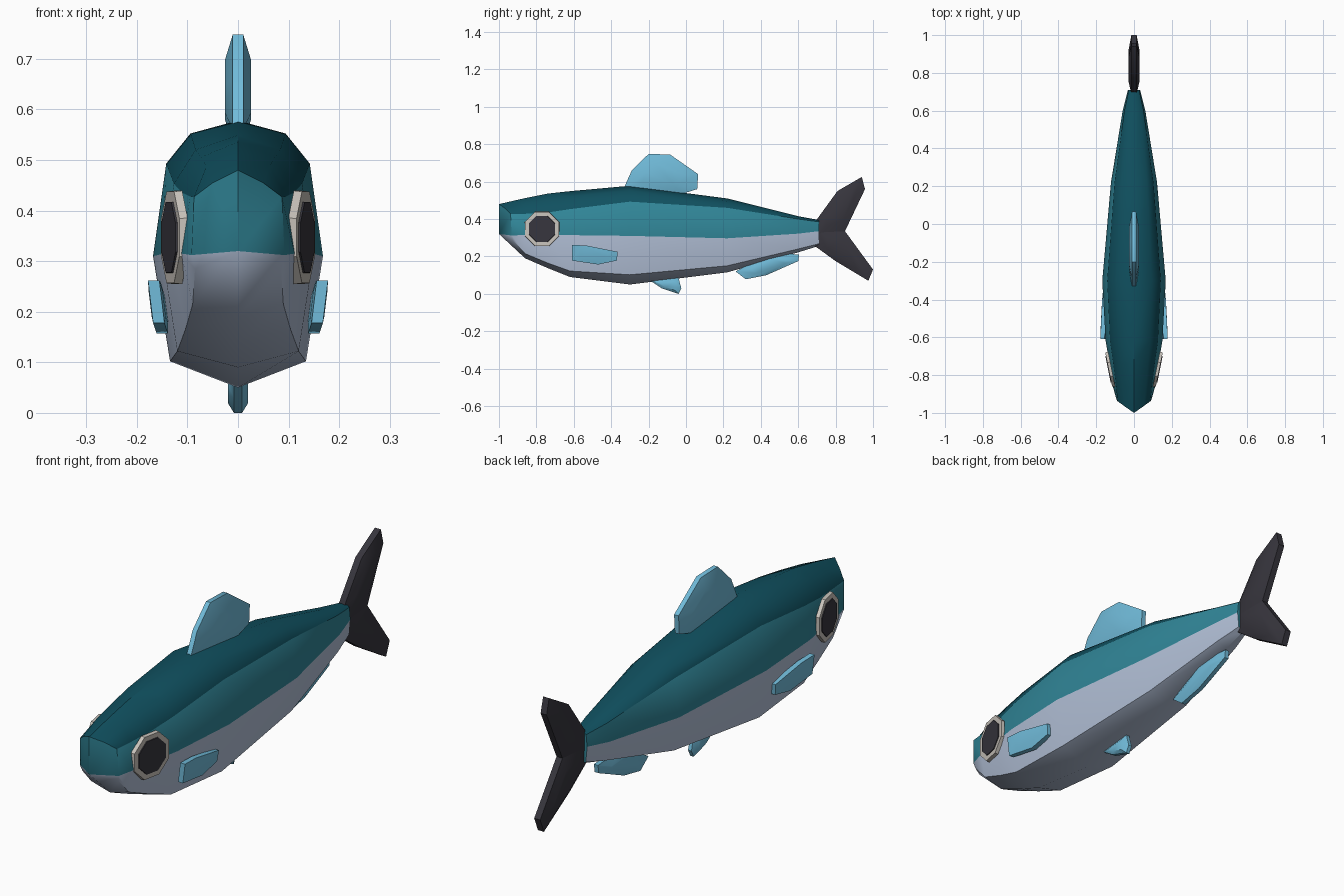
import bpy, bmesh, math
from mathutils import Vector, Matrix

if "Cube" in bpy.data.objects:
    bpy.data.objects.remove(bpy.data.objects["Cube"])


def material(name, rgb):
    m = bpy.data.materials.new(name)
    m.diffuse_color = (*rgb, 1)
    m.use_nodes = True
    m.node_tree.nodes["Principled BSDF"].inputs["Base Color"].default_value = m.diffuse_color
    return m


DARK_TEAL = material("dark_teal", (0.005, 0.08, 0.115))
TEAL = material("teal", (0.03, 0.235, 0.31))
BELLY = material("pale_grey_blue", (0.44, 0.52, 0.67))
FIN = material("light_blue", (0.165, 0.50, 0.70))
CHARCOAL = material("charcoal", (0.038, 0.036, 0.047))
EYE_RIM = material("warm_white", (0.58, 0.545, 0.50))


def finish(name, bm, mats, angle=40):
    bmesh.ops.recalc_face_normals(bm, faces=bm.faces)
    me = bpy.data.meshes.new(name)
    bm.to_mesh(me)
    bm.free()
    for m in mats:
        me.materials.append(m)
    ob = bpy.data.objects.new(name, me)
    bpy.context.collection.objects.link(ob)
    bpy.ops.object.select_all(action='DESELECT')
    bpy.context.view_layer.objects.active = ob
    ob.select_set(True)
    bpy.ops.object.shade_smooth_by_angle(angle=math.radians(angle))
    return ob


# Body: loft of ten-sided rings, coloured by band
def ring_points(y, w, top, edge, mid, low, bottom):
    half = [(0.56 * w, y, top - 0.3 * (top - edge)), (0.845 * w, y, edge),
            (w, y, mid), (0.8 * w, y, low)]
    return (0, y, top), half, (0, y, bottom)


nose = ((0, -1, 0.48), [(0.05, -0.965, 0.455), (0.087, -0.938, 0.427),
                        (0.092, -0.932, 0.312), (0.085, -0.925, 0.285)], (0, -1, 0.32))
# y, half width, heights of: back, upper stripe, side stripe, lower edge, keel
STATIONS = [
    (-0.86, 0.112, 0.512, 0.428, 0.315, 0.215, 0.19),
    (-0.74, 0.130, 0.536, 0.435, 0.315, 0.165, 0.138),
    (-0.62, 0.150, 0.549, 0.453, 0.314, 0.122, 0.09),
    (-0.30, 0.168, 0.578, 0.493, 0.310, 0.102, 0.05),
    (0.22, 0.122, 0.510, 0.460, 0.297, 0.150, 0.115),
    (0.60, 0.060, 0.415, 0.400, 0.322, 0.240, 0.222),
    (0.71, 0.032, 0.395, 0.385, 0.335, 0.268, 0.256),
]
bm = bmesh.new()
rings = []
for top, half, bottom in [nose] + [ring_points(*s) for s in STATIONS]:
    left = [(-x, y, z) for x, y, z in reversed(half)]
    rings.append([bm.verts.new(p) for p in [top] + half + [bottom] + left])
BANDS = [0, 0, 1, 2, 2, 2, 2, 1, 0, 0]
for a, b in zip(rings, rings[1:]):
    for k in range(10):
        n = (k + 1) % 10
        bm.faces.new((a[k], a[n], b[n], b[k])).material_index = BANDS[k]
r = rings[0]
for side in ([1, 2, 3, 4], [9, 8, 7, 6]):
    s, e, m, l = (r[i] for i in side)
    bm.faces.new((r[0], s, e, m, r[5])).material_index = 1
    bm.faces.new((r[5], m, l)).material_index = 2
bm.faces.new(rings[-1]).material_index = 1
finish("body", bm, [DARK_TEAL, TEAL, BELLY])


# Fins: outline in the y-z plane, thin rim and swollen middle
def fin(name, outline, thick, mat, rim=0.4, inset=0.55, place=None):
    bm = bmesh.new()
    cy = sum(p[0] for p in outline) / len(outline)
    cz = sum(p[1] for p in outline) / len(outline)

    def loop(x, s):
        return [bm.verts.new((x, cy + (y - cy) * s, cz + (z - cz) * s)) for y, z in outline]
    loops = [loop(-thick, inset), loop(-thick * rim, 1), loop(thick * rim, 1), loop(thick, inset)]
    n = len(outline)
    for a, b in zip(loops, loops[1:]):
        for i in range(n):
            j = (i + 1) % n
            bm.faces.new((a[i], a[j], b[j], b[i]))
    bm.faces.new(loops[0])
    bm.faces.new(loops[-1])
    if place:
        for v in bm.verts:
            v.co = place(v.co)
    return finish(name, bm, [mat])


fin("dorsal_fin", [(-0.335, 0.56), (-0.29, 0.66), (-0.2, 0.748), (-0.085, 0.745),
                   (0.065, 0.64), (0.06, 0.56), (-0.02, 0.535)], 0.026, FIN)
fin("pelvic_fin", [(-0.19, 0.07), (-0.13, 0.03), (-0.04, 0.0), (-0.025, 0.03),
                   (-0.04, 0.085)], 0.02, FIN)
fin("anal_fin", [(0.265, 0.12), (0.32, 0.078), (0.43, 0.10), (0.6, 0.175),
                 (0.605, 0.21), (0.45, 0.22)], 0.024, FIN)
fin("tail_upper_lobe", [(0.69, 0.29), (0.69, 0.385), (0.81, 0.55), (0.94, 0.625),
                        (0.957, 0.56), (0.85, 0.335)], 0.028, CHARCOAL, rim=0.5)
fin("tail_lower_lobe", [(0.69, 0.36), (0.69, 0.255), (0.80, 0.175), (0.975, 0.07),
                        (1.0, 0.13), (0.85, 0.335)], 0.028, CHARCOAL, rim=0.5)

# Pectoral fins and eyes on both sides
for side, sx in (("right", 1), ("left", -1)):
    def lean(p, sx=sx):
        x = 0.159 - 0.03 * (p.y + 0.6) + 0.12 * (p.z - 0.2) + p.x
        return Vector((sx * x, p.y, p.z))
    fin("pectoral_fin_" + side, [(-0.61, 0.262), (-0.53, 0.258), (-0.365, 0.225),
                                 (-0.37, 0.178), (-0.47, 0.157), (-0.61, 0.178)],
        0.014, FIN, rim=0.8, inset=0.6, place=lean)
    for part, radius, x, depth, mat in (("eye_rim_", 0.1, 0.126, 0.016, EYE_RIM),
                                        ("pupil_", 0.077, 0.133, 0.009, CHARCOAL)):
        bm = bmesh.new()
        bmesh.ops.create_cone(bm, cap_ends=True, segments=8, radius1=radius,
                              radius2=radius * 0.98, depth=depth)
        turn = Matrix.Rotation(math.radians(90), 4, 'Y') @ Matrix.Rotation(math.pi / 8, 4, 'Z')
        bm.transform(turn)
        for v in bm.verts:  # follow the taper of the head
            v.co.x += x + 0.2 * v.co.y
            v.co = Vector((sx * v.co.x, v.co.y - 0.77, v.co.z + 0.347))
        finish(part + side, bm, [mat], 30)
